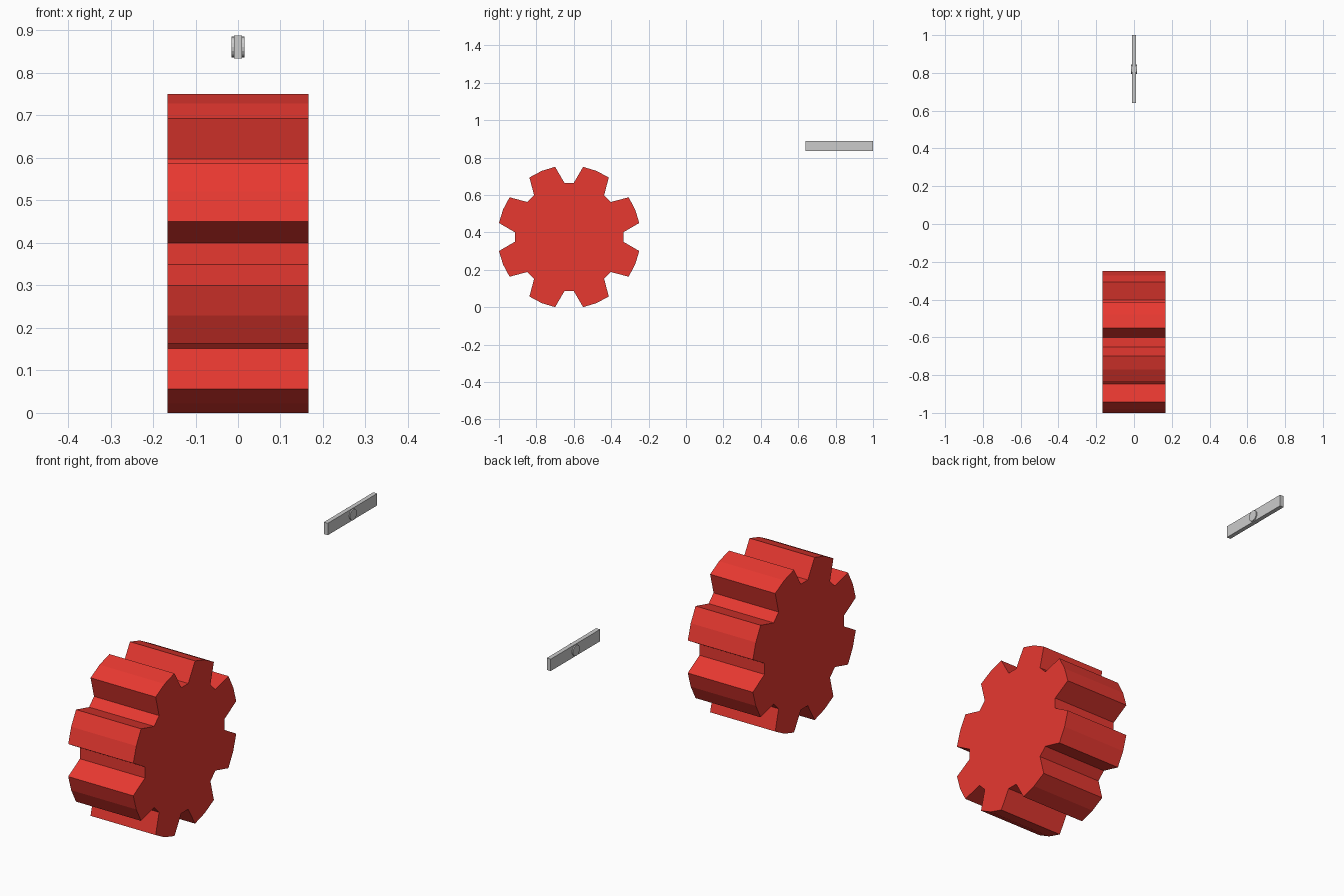
import bpy, bmesh
from math import cos, sin, radians, pi
from mathutils import Matrix

if "Cube" in bpy.data.objects:
    bpy.data.objects.remove(bpy.data.objects["Cube"])


def finish(name, bm, mat=None):
    bmesh.ops.recalc_face_normals(bm, faces=bm.faces)
    mesh = bpy.data.meshes.new(name)
    bm.to_mesh(mesh)
    bm.free()
    obj = bpy.data.objects.new(name, mesh)
    bpy.context.collection.objects.link(obj)
    if mat:
        mesh.materials.append(mat)
    return obj


red = bpy.data.materials.new("red")
red.diffuse_color = (0.8, 0.04, 0.03, 1)
red.use_nodes = True
red.node_tree.nodes["Principled BSDF"].inputs["Base Color"].default_value = red.diffuse_color

# Gear wheel: eight teeth, extruded along x
TIP, ROOT, HALF = 0.3825, 0.291, 0.166
bm = bmesh.new()
ring = []
for i in range(8):
    for offset, r in ((-17.5, ROOT), (-11.2, TIP), (0, TIP), (11.2, TIP), (17.5, ROOT)):
        a = radians(22.5 + 45 * i + offset)
        ring.append(bm.verts.new((-HALF, r * cos(a), r * sin(a))))
face = bm.faces.new(ring)
ext = bmesh.ops.extrude_face_region(bm, geom=[face], use_keep_orig=True)
new_verts = [v for v in ext["geom"] if isinstance(v, bmesh.types.BMVert)]
bmesh.ops.translate(bm, verts=new_verts, vec=(2 * HALF, 0, 0))
gear = finish("gear_wheel", bm, red)
gear.location = (0, -0.625, 0.375)

# Pointer bar
bm = bmesh.new()
bmesh.ops.create_cube(bm, size=1, matrix=Matrix.Diagonal((0.02, 0.36, 0.055, 1)))
bar = finish("pointer_bar", bm)
bar.location = (0, 0.82, 0.861)

# Pivot pin through the middle of the bar
bm = bmesh.new()
bmesh.ops.create_cone(bm, cap_ends=True, segments=16, radius1=0.025, radius2=0.025,
                      depth=0.03, matrix=Matrix.Rotation(pi / 2, 4, 'Y'))
pin = finish("pivot_pin", bm)
pin.location = (0, 0.82, 0.861)
